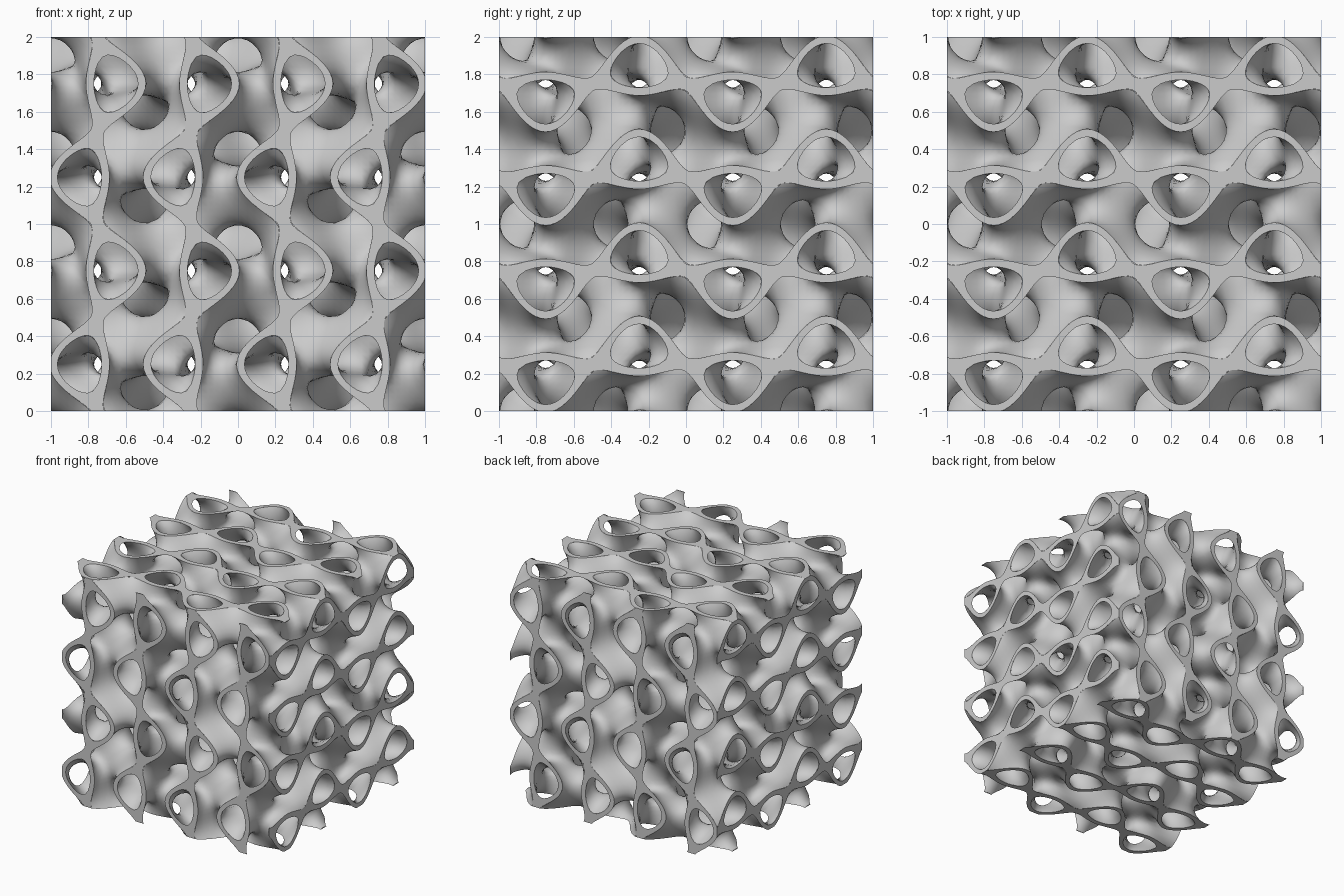
import bpy
import bmesh
from math import sin, cos, tau

if "Cube" in bpy.data.objects:
    bpy.data.objects.remove(bpy.data.objects["Cube"], do_unlink=True)

SIZE = 2.0      # cube side, two wave periods
STEPS = 56      # wall sampling per side
CUT_STEPS = 72  # cut face sampling per side
WALL = 0.3      # walls fill -WALL < field < WALL

gray = bpy.data.materials.new("light_gray")
gray.use_nodes = True
color = (0.6, 0.6, 0.6, 1)
gray.diffuse_color = color
gray.node_tree.nodes["Principled BSDF"].inputs["Base Color"].default_value = color


# Periodic field that defines the lattice
def wave(v):
    a = tau * v
    return sin(a), cos(a), sin(2 * a), cos(2 * a)


def mix(p, q, r):
    twist = p[2] * r[0] * q[1] + q[2] * p[0] * r[1] + r[2] * q[0] * p[1]
    pairs = p[3] * q[3] + q[3] * r[3] + r[3] * p[3]
    return 1.1 * twist - 0.2 * pairs - 0.4 * (p[3] + q[3] + r[3])


def field(v):
    return mix(wave(v[0]), wave(v[1]), wave(v[2]))


def settle(v, level):
    """Slide a point onto the level surface, keeping it on any cube face."""
    eps = 0.001
    for _ in range(2):
        slope = []
        for a in range(3):
            if v[a] < 1e-7 or v[a] > SIZE - 1e-7:
                slope.append(0.0)
                continue
            lo, hi = list(v), list(v)
            lo[a] -= eps
            hi[a] += eps
            slope.append((field(hi) - field(lo)) / (2 * eps))
        steep = sum(s * s for s in slope)
        if steep < 0.01:
            break
        move = (level - field(v)) / steep
        reach = abs(move) * steep ** 0.5
        move *= min(1.0, 0.5 * SIZE / STEPS / max(reach, 1e-9))
        v = [min(SIZE, max(0.0, v[a] + move * slope[a])) for a in range(3)]
    return v


def place(v):
    return v[0] - SIZE / 2, v[1] - SIZE / 2, v[2]


def make_object(name, bm):
    mesh = bpy.data.meshes.new(name)
    bm.to_mesh(mesh)
    bm.free()
    mesh.materials.append(gray)
    obj = bpy.data.objects.new(name, mesh)
    bpy.context.collection.objects.link(obj)
    return obj


# Sample the field on a regular grid
step = SIZE / STEPS
span = range(STEPS + 1)
table = [wave(i * step) for i in span]
grid = [[[mix(table[i], table[j], table[k]) for k in span] for j in span] for i in span]


def build_sheet(name, level):
    """One curved wall side: a point per crossed cell, a quad per crossed edge."""
    cells, quads = {}, []
    for axis in range(3):
        b, c = (axis + 1) % 3, (axis + 2) % 3
        d = [int(axis == n) for n in range(3)]
        for i in range(STEPS + 1 - d[0]):
            for j in range(STEPS + 1 - d[1]):
                row, ahead = grid[i][j], grid[i + d[0]][j + d[1]]
                for k in range(STEPS + 1 - d[2]):
                    f0, f1 = row[k], ahead[k + d[2]]
                    if (f0 > level) == (f1 > level):
                        continue
                    point = [i * step, j * step, k * step]
                    point[axis] += step * (level - f0) / (f1 - f0)
                    keys = []
                    for ob, oc in ((0, 0), (-1, 0), (-1, -1), (0, -1)):
                        key = [i, j, k]
                        key[b] += ob
                        key[c] += oc
                        key = tuple(key)
                        keys.append(key)
                        total = cells.setdefault(key, [0.0, 0.0, 0.0, 0])
                        for n in range(3):
                            total[n] += point[n]
                        total[3] += 1
                    if (f1 > f0) != (level > 0):
                        keys.reverse()
                    quads.append(keys)
    bm = bmesh.new()
    verts = {}
    for key, total in cells.items():
        v = [total[n] / total[3] for n in range(3)]
        verts[key] = bm.verts.new(place(settle(v, level)))
    for keys in quads:
        bm.faces.new([verts[key] for key in keys])
    obj = make_object(name, bm)
    bpy.ops.object.select_all(action="DESELECT")
    obj.select_set(True)
    bpy.context.view_layer.objects.active = obj
    bpy.ops.object.shade_smooth_by_angle(angle=1.0)


build_sheet("inner_wall_surface", WALL)
build_sheet("outer_wall_surface", -WALL)


# Flat cut faces on the six sides of the cube
def clip(poly, level, side):
    """Keep the part of a polygon of (point, value) below or above a level."""
    out = []
    for (p, f), (q, g) in zip(poly, poly[1:] + poly[:1]):
        inside = (f - level) * side >= 0
        if inside:
            out.append((p, f))
        if inside != ((g - level) * side >= 0):
            t = (level - f) / (g - f)
            out.append(([p[n] + t * (q[n] - p[n]) for n in range(3)], level))
    return out


bm = bmesh.new()
fine = SIZE / CUT_STEPS
for axis in range(3):
    b, c = (axis + 1) % 3, (axis + 2) % 3
    for height in (0.0, SIZE):
        samples = {}
        for i in range(CUT_STEPS + 1):
            for j in range(CUT_STEPS + 1):
                v = [height] * 3
                v[b], v[c] = i * fine, j * fine
                samples[i, j] = (v, field(v))
        for i in range(CUT_STEPS):
            for j in range(CUT_STEPS):
                w, x = samples[i, j], samples[i + 1, j]
                y, z = samples[i + 1, j + 1], samples[i, j + 1]
                for poly in ([w, x, y], [w, y, z]):
                    poly = clip(clip(poly, -WALL, 1), WALL, -1)
                    if len(poly) < 3:
                        continue
                    if height == 0.0:
                        poly.reverse()
                    bm.faces.new([bm.verts.new(place(p)) for p, _ in poly])
bmesh.ops.remove_doubles(bm, verts=bm.verts[:], dist=1e-5)
make_object("cut_faces", bm)
